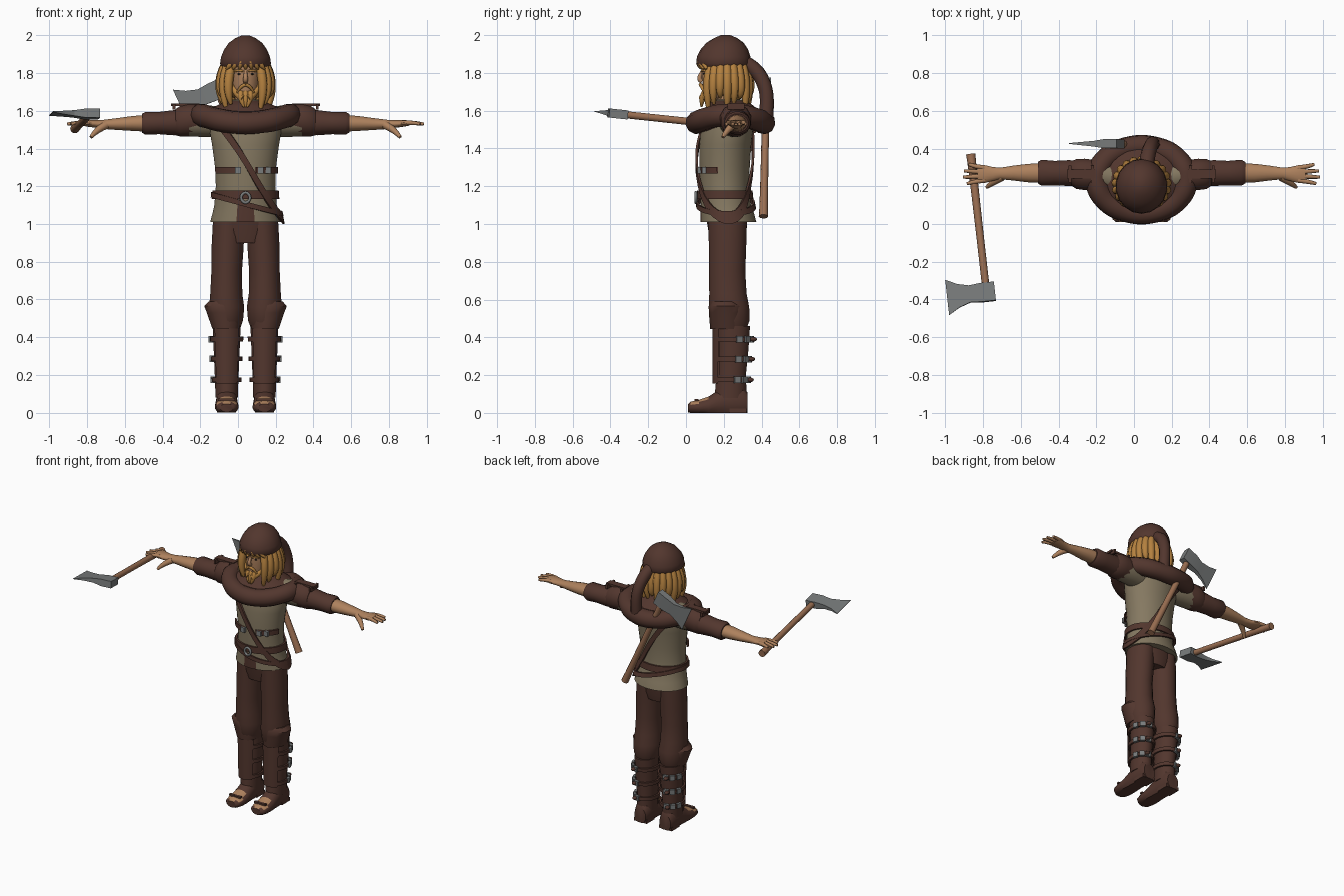
import bpy, bmesh, math
from math import sin, cos, pi, radians
from mathutils import Vector, Matrix

if "Cube" in bpy.data.objects:
    bpy.data.objects.remove(bpy.data.objects["Cube"])

CX = 0.04  # body centre line


def material(name, rgb):
    m = bpy.data.materials.new(name)
    m.use_nodes = True
    m.diffuse_color = (*rgb, 1)
    m.node_tree.nodes["Principled BSDF"].inputs["Base Color"].default_value = (*rgb, 1)
    return m


BROWN = material("brown leather", (0.085, 0.037, 0.027))
KHAKI = material("khaki cloth", (0.235, 0.19, 0.12))
SKIN = material("skin", (0.42, 0.22, 0.11))
HAIR = material("golden hair", (0.46, 0.22, 0.05))
STEEL = material("steel", (0.19, 0.2, 0.2))
WOOD = material("wood", (0.33, 0.16, 0.085))
DARK = material("dark eyes", (0.02, 0.015, 0.012))


def finish(name, bm, mats, rule=None, angle=40):
    bmesh.ops.recalc_face_normals(bm, faces=bm.faces)
    me = bpy.data.meshes.new(name)
    for f in bm.faces:
        f.smooth = True
        if rule:
            f.material_index = int(rule(f.calc_center_median(), f.normal))
    bm.to_mesh(me)
    bm.free()
    me.set_sharp_from_angle(angle=radians(angle))
    for m in mats:
        me.materials.append(m)
    ob = bpy.data.objects.new(name, me)
    bpy.context.collection.objects.link(ob)
    return ob


def profile(keys):
    """Interpolates (position, centre a, centre b, radius a, radius b) keys."""
    keys = sorted(keys)

    def at(p):
        p = min(max(p, keys[0][0]), keys[-1][0])
        for k, n in zip(keys, keys[1:]):
            if p <= n[0]:
                f = (p - k[0]) / (n[0] - k[0])
                return [u + (v - u) * f for u, v in zip(k[1:], n[1:])]
    at.lo, at.hi, at.stops = keys[0][0], keys[-1][0], [k[0] for k in keys]
    return at


def loft(name, prof, axis, mats, n=20, rule=None, floor=None):
    bm, rings = bmesh.new(), []
    for p in prof.stops:
        ca, cb, ra, rb = prof(p)
        ring = []
        for i in range(n):
            t = 2 * pi * (i + 0.5) / n
            a, b = ca + ra * cos(t), cb + rb * sin(t)
            if floor is not None:
                b = max(b, floor)
            ring.append(bm.verts.new({"x": (p, a, b), "y": (a, p, b), "z": (a, b, p)}[axis]))
        rings.append(ring)
    for r, q in zip(rings, rings[1:]):
        for i in range(n):
            j = (i + 1) % n
            bm.faces.new((r[i], r[j], q[j], q[i]))
    bm.faces.new(rings[0])
    bm.faces.new(rings[-1])
    return finish(name, bm, mats, rule)


def band(name, prof, z_at, width, mat, start=0, end=360, off=0.004, thick=0.012, n=40):
    """Strap wrapped round a vertical loft."""
    bm, cuts = bmesh.new(), []
    for i in range(n + 1):
        t = radians(start + (end - start) * i / n)
        z = z_at(t)
        cut = []
        for dz, o in ((-1, 0), (1, 0), (1, thick), (-1, thick)):
            ca, cb, ra, rb = prof(z + dz * width / 2)
            cut.append(bm.verts.new((ca + (ra + off + o) * cos(t),
                                     cb + (rb + off + o) * sin(t), z + dz * width / 2)))
        cuts.append(cut)
    for a, b in zip(cuts, cuts[1:]):
        for i in range(4):
            j = (i + 1) % 4
            bm.faces.new((a[i], a[j], b[j], b[i]))
    return finish(name, bm, [mat])


def tube(name, pts, radii, mat, closed=False, res=3):
    cu = bpy.data.curves.new(name, "CURVE")
    cu.dimensions, cu.bevel_depth, cu.bevel_resolution = "3D", 1, res
    cu.use_fill_caps, cu.resolution_u = True, 5
    sp = cu.splines.new("NURBS")
    sp.points.add(len(pts) - 1)
    for i, (q, p) in enumerate(zip(sp.points, pts)):
        q.co = (*p, 1)
        q.radius = radii[i] if isinstance(radii, (list, tuple)) else radii
    sp.order_u, sp.use_endpoint_u, sp.use_cyclic_u = min(4, len(pts)), not closed, closed
    temp = bpy.data.objects.new(name, cu)
    bpy.context.collection.objects.link(temp)
    me = bpy.data.meshes.new_from_object(temp)
    bpy.data.objects.remove(temp)
    bm = bmesh.new()
    bm.from_mesh(me)
    bpy.data.meshes.remove(me)
    return finish(name, bm, [mat], angle=50)


def box(name, c, size, mat, rot=None):
    bm = bmesh.new()
    m = Matrix.Translation(c) @ (rot or Matrix()) @ Matrix.Diagonal((*size, 1))
    bmesh.ops.create_cube(bm, size=1, matrix=m)
    return finish(name, bm, [mat])


def ball(name, c, r, mat):
    bm = bmesh.new()
    m = Matrix.Translation(c) @ Matrix.Diagonal((*r, 1))
    bmesh.ops.create_uvsphere(bm, u_segments=20, v_segments=14, radius=1, matrix=m)
    return finish(name, bm, [mat])


# Tunic with a dark split at the front hem
torso = profile([(1.01, CX, .225, .188, .148), (1.06, CX, .218, .175, .142), (1.1, CX, .21, .166, .134),
                 (1.2, CX, .204, .158, .13), (1.3, CX, .204, .162, .134), (1.42, CX, .208, .178, .138),
                 (1.52, CX, .22, .195, .14), (1.6, CX, .23, .17, .12), (1.66, CX, .23, .07, .07)])
loft("tunic", torso, "z", [KHAKI, BROWN], 36,
     lambda c, n: c.z < 1.1 and abs(c.x - CX) < .04 and c.y < .2)

# Belts and straps
band("waist_belt", torso, lambda t: 1.155, .045, BROWN)
band("hip_belt", torso, lambda t: 1.105 - .05 * cos(t), .028, BROWN, off=.01)
band("shoulder_strap", torso, lambda t: 1.33 - .3 * cos(t), .06, BROWN, off=.008)
for a, b in ((205, 258), (288, 345)):
    band("chest_strap", torso, lambda t: 1.285, .035, BROWN, a, b, n=10)
for x in (0, .12, .16):
    box("chest_buckle", (x, torso(1.285)[1] - .134 * math.sqrt(1 - ((x - CX) / .17) ** 2) - .014, 1.285),
        (.03, .02, .035), STEEL)
tube("belt_buckle", [(CX + .035 * cos(a * pi / 2), .052, 1.14 + .04 * sin(a * pi / 2)) for a in range(4)],
     .008, STEEL, True)

# Trousers
loft("trouser_seat", profile([(.9, CX, .22, .13, .09), (.95, CX, .22, .172, .1), (1.07, CX, .215, .165, .115)]),
     "z", [BROWN], 24)
for s in (-1, 1):
    X = lambda d: CX + s * d
    side = "left" if s > 0 else "right"
    loft(side + "_trouser_leg", profile([
        (.44, X(.1), .235, .07, .085), (.49, X(.1), .232, .088, .106), (.56, X(.1), .228, .094, .108),
        (.63, X(.102), .222, .086, .1), (.75, X(.1), .218, .082, .097), (.88, X(.095), .22, .086, .1),
        (1.03, X(.088), .22, .085, .104)]), "z", [BROWN])
    # Boot shaft, knee flaps, straps and buckles
    boot = profile([(.08, X(.1), .235, .06, .085), (.15, X(.1), .238, .062, .082), (.2, X(.1), .24, .064, .078),
                    (.34, X(.1), .248, .07, .084), (.46, X(.1), .248, .075, .092)])
    loft(side + "_boot_shaft", boot, "z", [BROWN])
    loft(side + "_knee_flap", profile([(.445, X(.104), .22, .076, .092), (.53, X(.112), .215, .098, .094),
                                       (.565, X(.118), .21, .106, .09), (.59, X(.112), .21, .088, .08)]),
         "z", [BROWN], 10)
    band(side + "_shin_guard", boot, lambda t: .3, .29, BROWN, 225, 315, n=10)
    for z in (.39, .285, .175):
        band(side + "_boot_strap", boot, lambda t: z, .025, BROWN, n=24)
        ca, cb, ra, rb = boot(z)
        for t in (.35, .85, 1.35):
            box(side + "_boot_buckle", (ca + s * (ra + .014) * cos(t), cb + (rb + .014) * sin(t), z),
                (.018, .034, .034), STEEL, Matrix.Rotation(s * t if s > 0 else -t, 4, "Z"))
        ball(side + "_strap_end", (X(.13), cb + rb + .02, z), (.015, .02, .012), BROWN)
    # Foot with open toe
    loft(side + "_foot", profile([
        (.01, X(.1), .025, .035, .022), (.025, X(.1), .028, .054, .032), (.07, X(.1), .03, .063, .04),
        (.12, X(.1), .035, .062, .052), (.17, X(.1), .05, .058, .07), (.22, X(.1), .06, .056, .085),
        (.3, X(.1), .06, .055, .085), (.325, X(.1), .05, .045, .06)]), "y", [BROWN, SKIN], 20,
        lambda c, n: c.y < .12 and n.z > .7 and c.z > .03, floor=0)
    box(side + "_heel", (X(.1), .275, .012), (.1, .09, .024), BROWN)
    box(side + "_toe_strap", (X(.1), .055, .068), (.09, .02, .012), BROWN)

    # Sleeve, shoulder guard, cuff and forearm
    arm = lambda keys: profile([(X(d), .26 + y, 1.54 + z, ry, rz) for d, y, z, ry, rz in keys])
    loft(side + "_sleeve", arm([(.1, -.02, 0, .08, .08), (.2, 0, .005, .084, .085), (.3, 0, .003, .078, .08)]),
         "x", [KHAKI])
    loft(side + "_shoulder_guard", arm([(.255, 0, .01, .083, .084), (.3, .003, .01, .086, .088),
                                        (.345, .005, .005, .082, .084), (.37, .008, 0, .068, .072)]),
         "x", [BROWN], 12)
    box(side + "_guard_plate", (X(.32), .265, 1.632), (.15, .05, .015), BROWN)
    for d in (.26, .38):
        box(side + "_plate_clasp", (X(d), .265, 1.622), (.015, .09, .03), BROWN)
    loft(side + "_cuff", arm([(.35, .008, -.003, .066, .066), (.38, .01, -.003, .07, .068),
                              (.46, .01, -.005, .066, .06), (.53, .012, -.006, .07, .062),
                              (.55, .012, -.006, .058, .05)]), "x", [BROWN], 16)
    loft(side + "_forearm", arm([(.53, .01, -.006, .052, .045), (.6, .01, -.007, .05, .04),
                                 (.68, .01, -.01, .04, .032), (.75, .008, -.012, .031, .025),
                                 (.79, .005, -.01, .038, .021), (.84, .005, -.006, .05, .018),
                                 (.87, .005, -.005, .047, .013)]), "x", [SKIN], 16)
    for k, reach in enumerate((.925, .945, .94, .915)):
        u = k - 1.5
        tube(side + "_finger", [(X(.83), .265 + .022 * u, 1.535), (X(.88), .265 + .026 * u, 1.54),
                                (X(reach), .265 + .034 * u, 1.53)], [.013, .013, .008], SKIN)
    tube(side + "_thumb", [(X(.74), .25, 1.525), (X(.79), .22, 1.5), (X(.82), .195, 1.46)],
         [.022, .018, .009], SKIN)

# Cowl: thick roll round the shoulders with a mantle up to the neck
ring = [2 * pi * i / 20 for i in range(20)]
tube("cowl_roll", [(CX + .24 * cos(t), .235 + .18 * sin(t), 1.535 + .045 * cos(t) ** 2) for t in ring],
     [.058 + .005 * (i % 2) for i in range(20)], BROWN, True)
loft("cowl_mantle", profile([(1.53, CX, .235, .23, .17), (1.595, CX, .235, .22, .16), (1.625, CX, .235, .16, .125),
                             (1.655, CX, .23, .09, .085)]), "z", [BROWN], 24)

# Head and face
loft("neck", profile([(1.6, CX, .22, .06, .06), (1.72, CX, .21, .055, .06)]), "z", [SKIN])
loft("head", profile([(1.655, CX, .15, .025, .03), (1.675, CX, .16, .055, .068), (1.71, CX, .175, .07, .088),
                      (1.77, CX, .19, .08, .105), (1.83, CX, .195, .086, .112), (1.9, CX, .2, .08, .1)]),
     "z", [SKIN], 24)
tube("nose", [(CX, .085, 1.81), (CX, .076, 1.785), (CX, .06, 1.765), (CX, .085, 1.755)],
     [.008, .011, .015, .012], SKIN)
for s in (-1, 1):
    ball("eye", (CX + s * .033, .096, 1.795), (.011, .006, .005), DARK)
    tube("eyebrow", [(CX + s * .014, .083, 1.81), (CX + s * .035, .088, 1.818), (CX + s * .058, .105, 1.81)],
         .006, HAIR)
    tube("moustache", [(CX, .076, 1.738), (CX + s * .025, .08, 1.735), (CX + s * .045, .098, 1.695)],
         [.009, .011, .005], HAIR)
    tube("jaw_beard", [(CX + s * .075, .15, 1.75), (CX + s * .06, .12, 1.69), (CX + s * .01, .085, 1.665)],
         [.01, .018, .02], HAIR)
for u in (-1, 0, 1):
    tube("chin_beard", [(CX + u * .025, .1, 1.7), (CX + u * .028, .083, 1.665), (CX + u * .008, .082, 1.62)],
         [.016, .02, .005], HAIR)

# Hair: locks hanging from under the cap, and a short fringe
ball("hair_base", (CX, .245, 1.77), (.12, .105, .12), HAIR)
for k in range(17):
    t = radians(-48 + 276 * k / 16)
    c, s = cos(t), sin(t)
    low = 1.6 + .035 * (k % 3)
    tube("hair_lock", [(CX + .1 * c, .21 + .1 * s, 1.86), (CX + .14 * c, .21 + .125 * s, 1.79),
                       (CX + .15 * c, .21 + .14 * s, 1.7), (CX + .115 * c, .21 + .12 * s, low)],
         [.022, .027, .029, .008], HAIR, res=2)
for k in range(7):
    x = (k - 3) * .028
    y = .07 + x * x * 4
    tube("fringe", [(CX + x * .8, y, 1.86), (CX + x, y - .002, 1.84), (CX + x * 1.2, y + .012, 1.822)],
         [.015, .016, .006], HAIR, res=2)

# Cap and its hanging tail
loft("cap", profile([(1.835, CX, .2, .128, .136), (1.85, CX, .2, .137, .146), (1.885, CX, .2, .132, .142),
                     (1.925, CX, .203, .115, .125), (1.96, CX, .207, .09, .098), (1.985, CX, .21, .055, .06),
                     (2.0, CX, .21, .02, .025)]), "z", [BROWN], 18)
tube("cap_tail", [(.06, .27, 1.87), (.07, .36, 1.84), (.09, .42, 1.75), (.1, .435, 1.66), (.1, .42, 1.54)],
     [.04, .04, .038, .036, .04], BROWN)


# Axes: handle along local z, blade towards local -x
def axe(name, origin, along, across):
    z = Vector(along).normalized()
    x = Vector(across)
    x = (x - z * x.dot(z)).normalized()
    m = Matrix.Translation(origin) @ Matrix((x, z.cross(x), z)).transposed().to_4x4()
    tube(name + "_handle", [m @ Vector((0, 0, h)) for h in (0, .03, .4, .77)], [.025, .021, .019, .02], WOOD)
    bm, cuts = bmesh.new(), []
    for px, lo, hi, th in ((.045, .69, .79, .024), (-.03, .69, .79, .024), (-.09, .695, .785, .015),
                           (-.15, .68, .805, .009), (-.21, .65, .84, .002)):
        cuts.append([bm.verts.new(m @ Vector((px, sy * th, h))) for sy, h in ((-1, lo), (1, lo), (1, hi), (-1, hi))])
    for a, b in zip(cuts, cuts[1:]):
        for i in range(4):
            bm.faces.new((a[i], a[(i + 1) % 4], b[(i + 1) % 4], b[i]))
    bm.faces.new(cuts[0])
    bm.faces.new(cuts[-1])
    finish(name + "_head", bm, [STEEL], angle=20)


axe("hand_axe", (-.865, .37, 1.505), (.085, -.75, .08), (1, 0, 0))
axe("back_axe", (.2, .41, 1.04), (-.42, .02, .9), (.9, 0, .42))
